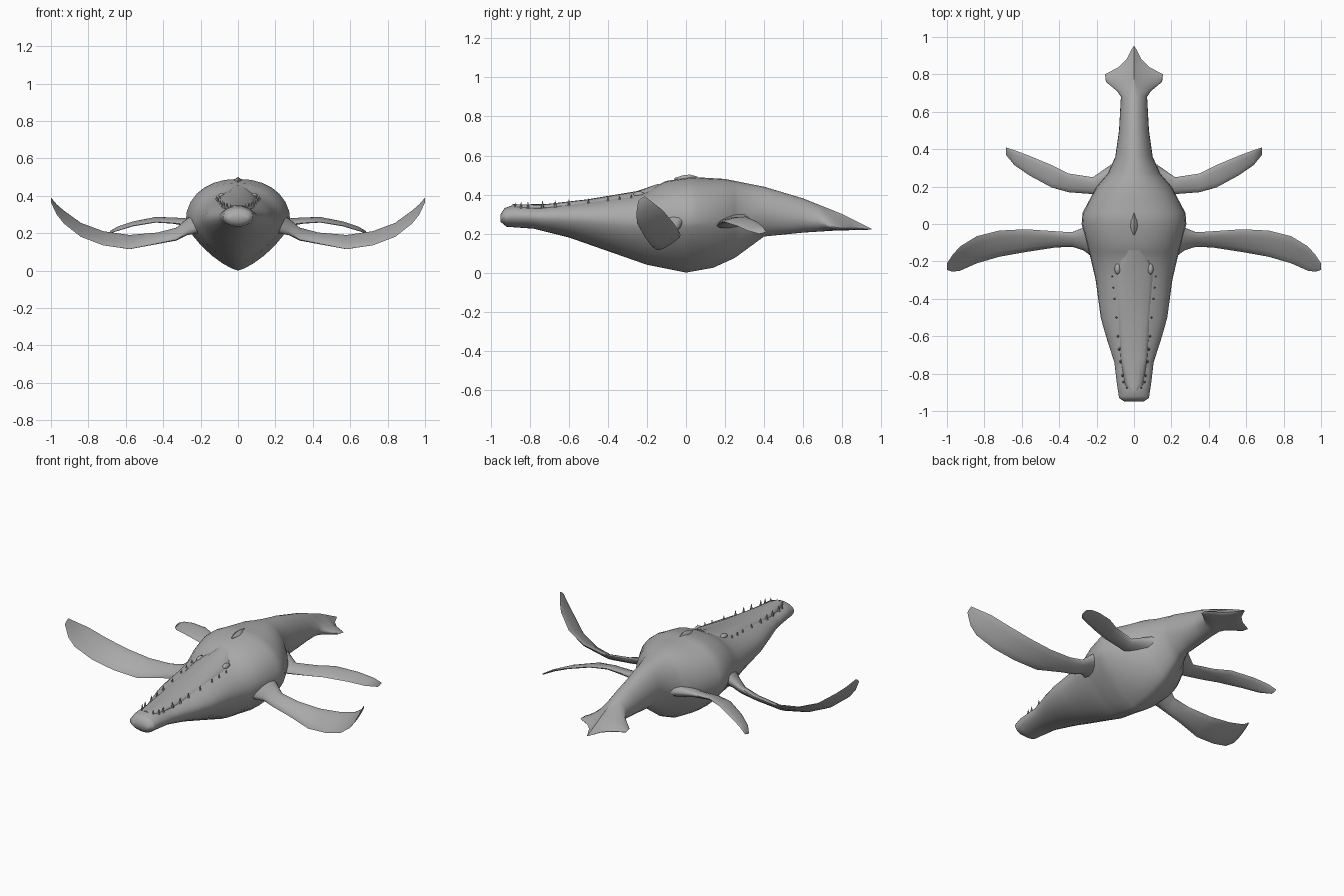
import bpy, bmesh, math
from mathutils import Vector

if "Cube" in bpy.data.objects:
    bpy.data.objects.remove(bpy.data.objects["Cube"])

skin = bpy.data.materials.new("grey skin")
skin.use_nodes = True
GREY = (0.4, 0.4, 0.4, 1)
skin.diffuse_color = GREY
skin.node_tree.nodes["Principled BSDF"].inputs["Base Color"].default_value = GREY


def finish(name, bm, angle=50):
    bmesh.ops.recalc_face_normals(bm, faces=bm.faces)
    mesh = bpy.data.meshes.new(name)
    bm.to_mesh(mesh)
    bm.free()
    mesh.materials.append(skin)
    obj = bpy.data.objects.new(name, mesh)
    bpy.context.collection.objects.link(obj)
    bpy.ops.object.select_all(action="DESELECT")
    obj.select_set(True)
    bpy.context.view_layer.objects.active = obj
    bpy.ops.object.shade_smooth_by_angle(angle=math.radians(angle))
    return obj


def loft(name, rings, angle=50):
    bm = bmesh.new()
    loops = [[bm.verts.new(p) for p in ring] for ring in rings]
    for a, b in zip(loops, loops[1:]):
        for i in range(len(a)):
            j = (i + 1) % len(a)
            bm.faces.new((a[i], a[j], b[j], b[i]))
    bm.faces.new(loops[0])
    bm.faces.new(loops[-1])
    return finish(name, bm, angle)


def at(profile, y):
    """Value of a (position, value) profile, linear between its points."""
    if y <= profile[0][0]:
        return profile[0][1]
    for (a, u), (b, v) in zip(profile, profile[1:]):
        if y <= b:
            return u + (v - u) * (y - a) / (b - a)
    return profile[-1][1]


def section(y, w, low, mid, high, n_top, n_low, count=28):
    ring = []
    for i in range(count):
        t = math.tau * i / count
        c, s = math.cos(t), math.sin(t)
        n = n_top if s >= 0 else n_low
        x = math.copysign(abs(c) ** (2 / n), c) * w
        h = (high - mid) if s >= 0 else (low - mid)
        ring.append(Vector((x, y, mid + h * abs(s) ** (2 / n))))
    return ring


# Body, from the snout to the pointed tail fluke
width = [(-.95, .05), (-.93, .08), (-.85, .092), (-.74, .105), (-.6, .15), (-.5, .178),
         (-.3, .205), (-.15, .24), (0, .28), (.06, .275), (.2, .2), (.27, .14), (.36, .1),
         (.5, .08), (.68, .07), (.71, .09), (.76, .15), (.8, .155), (.84, .08), (.88, .04), (.95, .004)]
top = [(-.95, .3), (-.93, .33), (-.89, .345), (-.76, .34), (-.5, .37), (-.2, .42),
       (-.1, .47), (.03, .49), (.2, .48), (.4, .44), (.6, .38), (.8, .3), (.95, .225)]
bottom = [(-.95, .26), (-.92, .235), (-.78, .225), (-.6, .18), (-.4, .11), (-.2, .04),
          (0, .0), (.14, .025), (.25, .075), (.4, .185), (.6, .205), (.76, .215), (.95, .22)]
middle = [(-.95, .5), (-.5, .58), (.4, .5), (.68, .4), (.78, .12), (.95, .3)]
round_top = [(-.95, 2), (-.2, 2.1), (0, 2.2), (.4, 1.9), (.68, 1.8), (.76, .85), (.95, 1)]
round_low = [(-.95, 2), (-.7, 1.8), (0, 1.35), (.3, 1.6), (.5, 2)]

stops = sorted({p[0] for prof in (width, top, bottom) for p in prof})
rings = []
for y in stops:
    low, high = at(bottom, y), at(top, y)
    mid = low + (high - low) * at(middle, y)
    rings.append(section(y, at(width, y), low, mid, high, at(round_top, y), at(round_low, y)))
loft("body", rings, 60)

# Upper jaw lying in the wider lower jaw
jaw_width = [(-.89, .02), (-.86, .05), (-.72, .07), (-.5, .09), (-.25, .115), (-.14, .06)]
jaw_line = [(-.89, .325), (-.5, .345), (-.2, .375)]
rings = []
for y, w in jaw_width:
    rings.append(section(y, w, at(jaw_line, y) - .03, at(jaw_line, y), at(top, y) + .006, 2.3, 2, 16))
loft("upper_jaw", rings, 40)


# Flippers: leading and trailing edge at each station along the span
def flipper(name, stations):
    for side, label in ((1, "left"), (-1, "right")):
        rings = []
        for x, y0, z0, y1, z1, thick in stations:
            lead, trail = Vector((x * side, y0, z0)), Vector((x * side, y1, z1))
            chord = trail - lead
            normal = Vector((0, -chord.z, chord.y)).normalized()
            ring = []
            for i in range(12):
                t = math.tau * i / 12
                ring.append(lead + chord * (.5 - .5 * math.cos(t)) + normal * math.sin(t) * thick)
            rings.append(ring)
        loft(label + "_" + name, rings, 60)


flipper("front_flipper", [
    (.18, -.21, .24, .03, .3, .06), (.27, -.14, .2, -.02, .27, .035),
    (.33, -.12, .165, -.045, .225, .022), (.43, -.127, .145, -.038, .2, .016),
    (.58, -.15, .115, -.028, .19, .013), (.72, -.175, .135, -.035, .21, .012),
    (.84, -.21, .18, -.065, .255, .01), (.93, -.25, .25, -.12, .32, .008),
    (.97, -.255, .3, -.165, .355, .006), (1, -.245, .365, -.21, .39, .004)])
flipper("rear_flipper", [
    (.12, .13, .25, .32, .28, .04), (.22, .16, .24, .25, .265, .02),
    (.35, .17, .255, .27, .28, .012), (.44, .195, .26, .315, .283, .01),
    (.56, .26, .24, .365, .26, .009), (.64, .315, .215, .395, .235, .007),
    (.685, .37, .2, .41, .21, .004)])

# Small ridge on the back
loft("back_ridge", [section(y, w, .46, .48, h, 1.2, 2, 8)
                    for y, w, h in ((-.06, .003, .485), (-.01, .022, .5), (.02, .02, .502), (.06, .003, .492))])

# Eyes and teeth
for side, label in ((1, "left"), (-1, "right")):
    bm = bmesh.new()
    bmesh.ops.create_uvsphere(bm, u_segments=12, v_segments=8, radius=.02)
    bmesh.ops.scale(bm, vec=(.8, 1.5, .8), verts=bm.verts)
    bmesh.ops.translate(bm, vec=(.088 * side, -.24, .4), verts=bm.verts)
    finish(label + "_eye", bm)

    bm = bmesh.new()
    for y in (-.875, -.845, -.81, -.735, -.67, -.6, -.5, -.4, -.34, -.28):
        made = bmesh.ops.create_cone(bm, cap_ends=True, segments=6, radius1=.008, radius2=.001, depth=.035)
        spot = ((at(jaw_width, y) + .004) * side, y, at(jaw_line, y) + .016)
        bmesh.ops.translate(bm, vec=spot, verts=made["verts"])
    finish(label + "_teeth", bm, 30)
